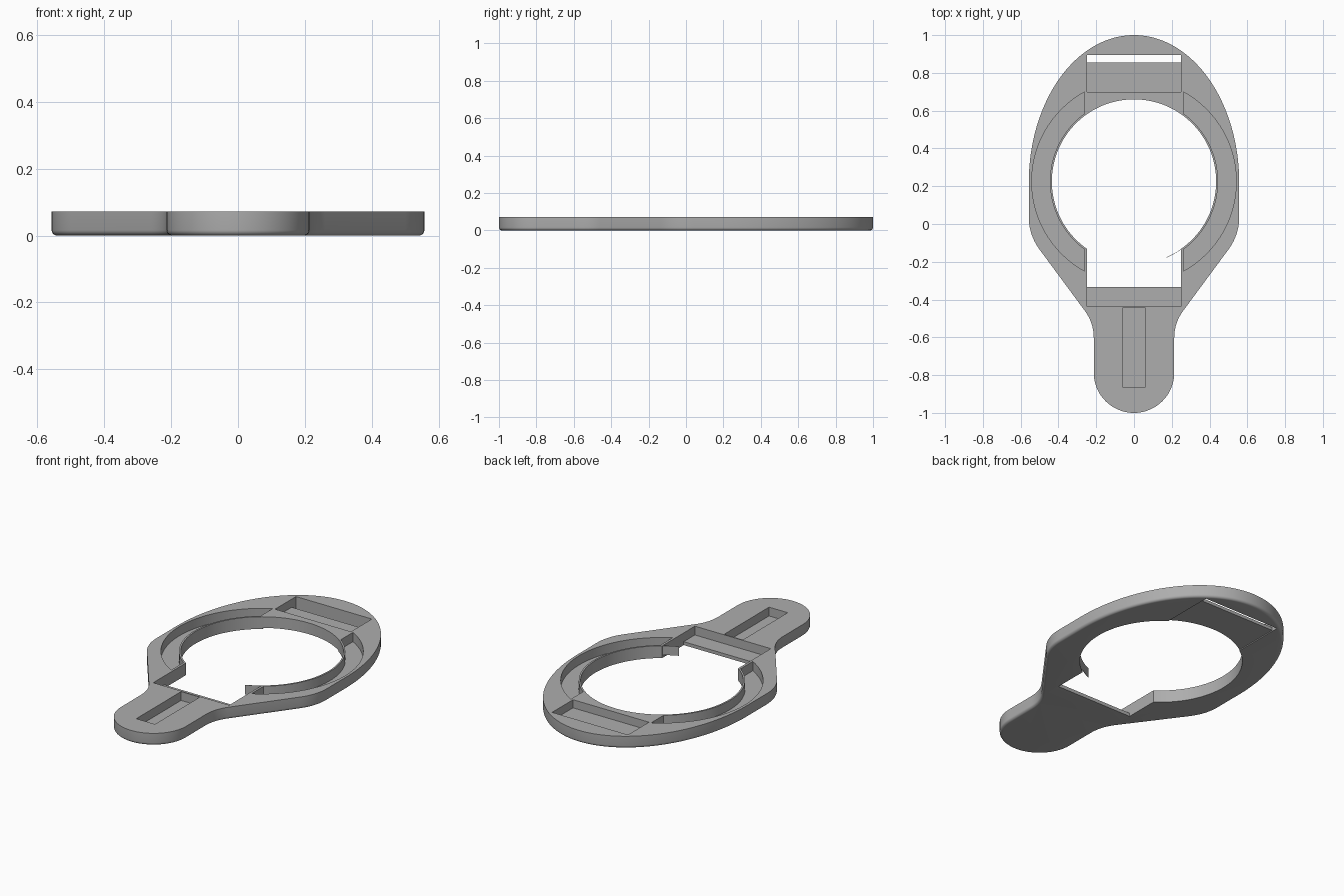
import bpy, bmesh, math
from mathutils import Vector

if "Cube" in bpy.data.objects:
    bpy.data.objects.remove(bpy.data.objects["Cube"])

H = 0.072            # plate thickness
FLOOR = 0.02         # height of the pocket floors
RING_Y = 0.225       # centre of the round opening
RING_R = 0.435
HALF = 0.248         # half width of the strap openings

grey = bpy.data.materials.new("grey plastic")
grey.use_nodes = True
colour = (0.42, 0.42, 0.42, 1)
grey.diffuse_color = colour
grey.node_tree.nodes["Principled BSDF"].inputs["Base Color"].default_value = colour


def arc(cx, cy, rx, ry, start, end, steps):
    """Points on an elliptical arc, angles in degrees."""
    angles = [math.radians(start + (end - start) * i / steps) for i in range(steps + 1)]
    return [(cx + rx * math.cos(a), cy + ry * math.sin(a)) for a in angles]


def rounded_corner(before, corner, after, steps=10):
    """Smooth curve from before to after, pulled toward corner."""
    a, b, c = Vector(before), Vector(corner), Vector(after)
    ts = [i / steps for i in range(steps + 1)]
    return [tuple(a * (1 - t) ** 2 + b * 2 * t * (1 - t) + c * t * t) for t in ts]


def prism(name, points, z0, z1, bottom_radius=0):
    """Extrude an outline, optionally rounding its lower rim."""
    bm = bmesh.new()
    base = bm.faces.new([bm.verts.new((x, y, z0)) for x, y in points])
    rim = list(base.edges)
    new = bmesh.ops.extrude_face_region(bm, geom=[base], use_keep_orig=True)["geom"]
    tops = [v for v in new if isinstance(v, bmesh.types.BMVert)]
    bmesh.ops.translate(bm, verts=tops, vec=(0, 0, z1 - z0))
    bmesh.ops.recalc_face_normals(bm, faces=bm.faces)
    if bottom_radius:
        bmesh.ops.bevel(bm, geom=rim, offset=bottom_radius, segments=5,
                        profile=0.5, affect='EDGES', clamp_overlap=False)
    mesh = bpy.data.meshes.new(name)
    bm.to_mesh(mesh)
    bm.free()
    mesh.materials.append(grey)
    obj = bpy.data.objects.new(name, mesh)
    bpy.context.collection.objects.link(obj)
    return obj


def box(name, half, y0, y1, z0, z1):
    return prism(name, [(-half, y0), (half, y0), (half, y1), (-half, y1)], z0, z1)


# Plate outline: right half from the handle tip up to the crown, then mirrored
right = arc(0, -0.787, 0.213, 0.213, -90, 0, 20)
right += rounded_corner((0.213, -0.604), (0.213, -0.524), (0.26, -0.46))
right += rounded_corner((0.50, -0.135), (0.557, -0.058), (0.557, 0.038))
right += arc(0, 0.22, 0.557, 0.78, 0, 90, 40)
outline = right + [(-x, y) for x, y in reversed(right[1:-1])]
plate = prism("plate", outline, 0, H, 0.016)

# Openings and pockets
OVER = H + 0.05
cutters = [
    prism("ring_opening", arc(0, RING_Y, RING_R, RING_R, 0, 357.5, 143), -0.05, OVER),
    box("front_notch", HALF, -0.333, 0.1, -0.05, OVER),
    box("front_shelf", HALF, -0.437, -0.2, FLOOR, OVER),
    box("handle_slot", 0.061, -0.862, -0.444, FLOOR, OVER),
    box("rear_pocket", HALF, 0.70, 0.895, FLOOR + 0.004, OVER),
    box("rear_slit", HALF, 0.855, 0.895, -0.05, OVER),
    box("underside_strap_recess", HALF, 0.45, 0.895, -0.05, 0.006),
]

# Curved grooves on both sides of the ring
OUTER, INNER, CUT = 0.5415, 0.445, 0.262
a = math.degrees(math.acos(CUT / OUTER))
b = math.degrees(math.acos(CUT / INNER))
groove = arc(0, RING_Y, OUTER, OUTER, -a, a, 48) + arc(0, RING_Y, INNER, INNER, b, -b, 48)
for side, name in ((1, "left_groove"), (-1, "right_groove")):
    cutters.append(prism(name, [(side * x, y) for x, y in groove], FLOOR - 0.003, OVER))

for cutter in cutters:
    cutter.hide_render = True
    cutter.hide_set(True)
    cutter.display_type = 'WIRE'
    mod = plate.modifiers.new(cutter.name, 'BOOLEAN')
    mod.operation = 'DIFFERENCE'
    mod.solver = 'EXACT'
    mod.object = cutter

# Bake the cuts so the cutters can go
bpy.context.view_layer.update()
graph = bpy.context.evaluated_depsgraph_get()
plate_mesh = bpy.data.meshes.new_from_object(plate.evaluated_get(graph))
plate.modifiers.clear()
plate.data = plate_mesh
for cutter in cutters:
    bpy.data.objects.remove(cutter)

# Thin springy fin that carries the ring wall past the notch corner
fin_arc = arc(0, RING_Y, RING_R + 0.003, RING_R + 0.003, -54, -67, 10)
fin_arc += arc(0, RING_Y, RING_R + 0.001, RING_R + 0.001, -67, -54, 10)
fin = prism("ring_fin", fin_arc, FLOOR - 0.003, H)

for obj in (plate, fin):
    bpy.ops.object.select_all(action='DESELECT')
    obj.select_set(True)
    bpy.context.view_layer.objects.active = obj
    bpy.ops.object.shade_smooth_by_angle(angle=math.radians(30))
